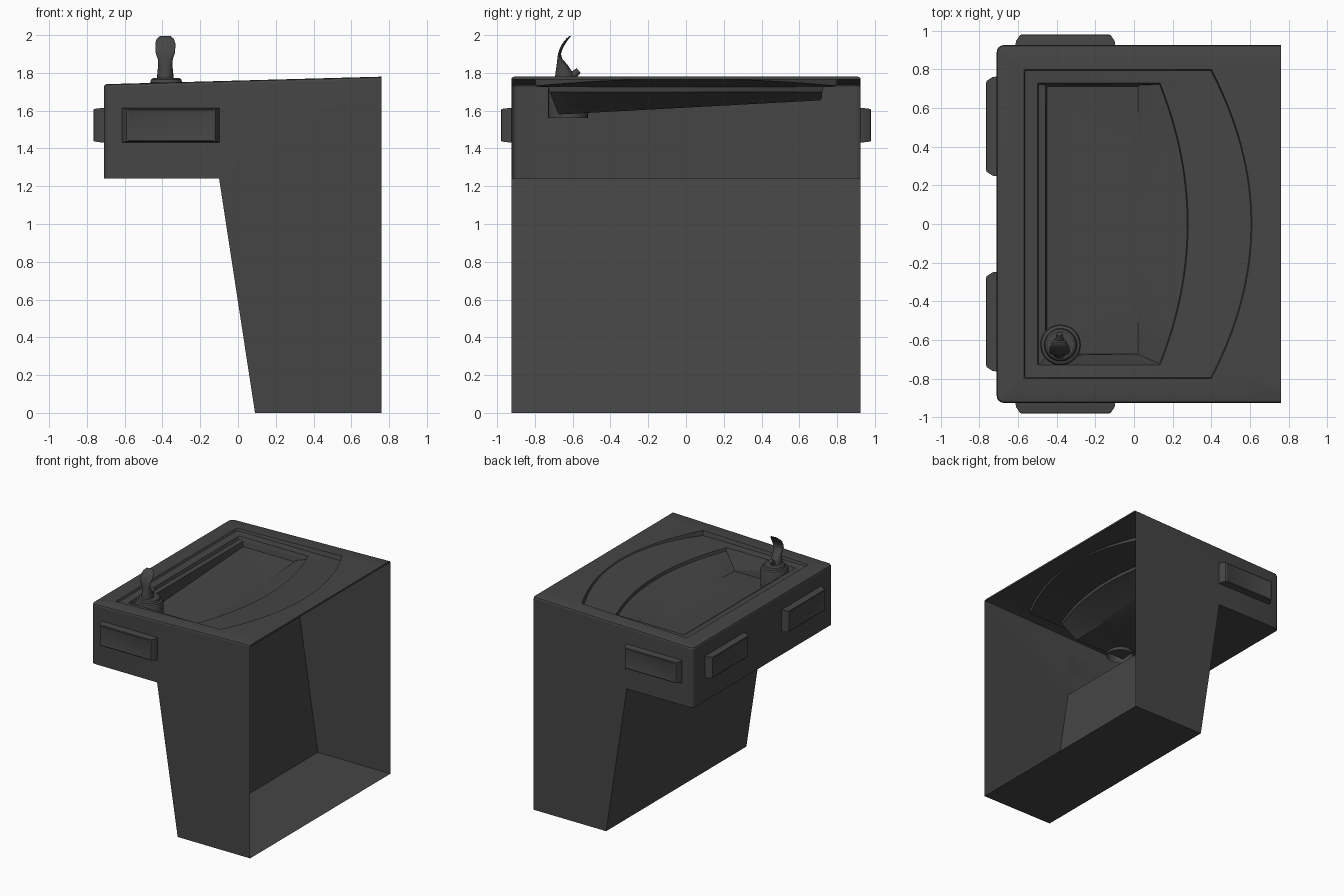
import bpy, bmesh
from math import sin, cos, pi, radians
from mathutils import Vector, Matrix

if "Cube" in bpy.data.objects:
    bpy.data.objects.remove(bpy.data.objects["Cube"])

dark = bpy.data.materials.new("charcoal")
dark.diffuse_color = (0.06, 0.06, 0.06, 1)
dark.use_nodes = True
dark.node_tree.nodes["Principled BSDF"].inputs["Base Color"].default_value = dark.diffuse_color


def finish(name, bm, angle=30):
    me = bpy.data.meshes.new(name)
    bm.to_mesh(me)
    bm.free()
    me.shade_smooth()
    me.set_sharp_from_angle(angle=radians(angle))
    me.materials.append(dark)
    ob = bpy.data.objects.new(name, me)
    bpy.context.collection.objects.link(ob)
    return ob


def loft(bm, loops, cap_start=False, cap_end=False):
    rings = [[bm.verts.new(p) for p in lp] for lp in loops]
    n = len(rings[0])
    for a, b in zip(rings, rings[1:]):
        for i in range(n):
            j = (i + 1) % n
            bm.faces.new((a[i], a[j], b[j], b[i]))
    if cap_start:
        bm.faces.new(rings[0][::-1])
    if cap_end:
        bm.faces.new(rings[-1])
    return rings


def top_z(x):
    return 1.74 + 0.04 * (x + 0.71) / 1.47


# cabinet: side profile pushed across y, open at the wall side and on top
W = 0.925
prof = [(-0.71, 1.24), (-0.10, 1.24), (0.09, 0), (0.76, 0),
        (0.76, top_z(0.76) - 0.015), (-0.71, top_z(-0.71) - 0.015)]
bm = bmesh.new()
loft(bm, [[(x, y, z) for x, z in prof] for y in (-W, W)], True, True)
bmesh.ops.recalc_face_normals(bm, faces=bm.faces)
front = [e for e in bm.edges if all(v.co.x < -0.7 for v in e.verts)
         and abs(e.verts[0].co.y - e.verts[1].co.y) < 0.01]
bmesh.ops.bevel(bm, geom=front, offset=0.035, segments=4, profile=0.5, affect='EDGES')
bm.normal_update()
gone = [f for f in bm.faces if f.normal.x > 0.99 or f.normal.z > 0.9]
bmesh.ops.delete(bm, geom=gone, context='FACES')
finish("cabinet", bm)


# basin top: nested outlines, each with two round front corners and a bowed back edge
def outline(xf, xc, xm, yn, yp, r, zf):
    pts, n, k = [], 20, 4
    for i in range(n + 1):
        t = i / n * 2 - 1
        pts.append((xc + (xm - xc) * (1 - t * t), (yn + yp) / 2 + t * (yp - yn) / 2))
    for i in range(k + 1):
        a = pi / 2 + i / k * pi / 2
        pts.append((xf + r + r * cos(a), yp - r + r * sin(a)))
    for i in range(k + 1):
        a = pi + i / k * pi / 2
        pts.append((xf + r + r * cos(a), yn + r + r * sin(a)))
    return [(x, y, zf(x, y)) for x, y in pts]


def floor_z(x, y):
    return 1.58 + 0.075 * (y + 0.67) / 1.39


bm = bmesh.new()
loops = [
    outline(-0.71, 0.76, 0.76, -W, W, 0.035, lambda x, y: top_z(x) - 0.015),
    outline(-0.706, 0.76, 0.76, -W + .004, W - .004, 0.034, lambda x, y: top_z(x) - 0.004),
    outline(-0.695, 0.76, 0.76, -W + .015, W - .015, 0.03, lambda x, y: top_z(x)),
    outline(-0.57, 0.40, 0.61, -0.80, 0.80, 0.006, lambda x, y: top_z(x)),
    outline(-0.563, 0.397, 0.605, -0.793, 0.793, 0.006,
            lambda x, y: 1.728 + max(0, x - 0.38) * 0.18),
    outline(-0.50, 0.135, 0.28, -0.73, 0.73, 0.006, lambda x, y: 1.724),
    outline(-0.493, 0.132, 0.275, -0.722, 0.722, 0.006, lambda x, y: 1.70),
    outline(-0.457, 0.03, 0.04, -0.68, 0.718, 0.006,
            lambda x, y: 1.695 if x < 0.028 else floor_z(x, y) + 0.01),
    outline(-0.45, 0.02, 0.02, -0.672, 0.712, 0.006, floor_z),
]
loft(bm, loops, False, True)
bm.normal_update()
if sum(f.normal.z * f.calc_area() for f in bm.faces) < 0:
    bmesh.ops.reverse_faces(bm, faces=bm.faces)
finish("basin_top", bm)


# push bars: tapered pads with a shallow dished face
def push_bar(name, pos, turn):
    def ring(hx, hz, d):
        return [(-hx, -d, -hz), (hx, -d, -hz), (hx, -d, hz), (-hx, -d, hz)]
    bm = bmesh.new()
    loft(bm, [ring(.258, .092, 0), ring(.255, .09, .022), ring(.235, .086, .052),
              ring(.225, .08, .055), ring(.21, .05, .048)], True, True)
    bmesh.ops.recalc_face_normals(bm, faces=bm.faces)
    bm.transform(Matrix.Translation(pos) @ Matrix.Rotation(radians(turn), 4, 'Z'))
    finish(name, bm)


push_bar("push_bar_right_side", (-0.355, -W, 1.523), 0)
push_bar("push_bar_left_side", (-0.355, W, 1.523), 180)
push_bar("push_bar_front_a", (-0.71, 0.505, 1.523), -90)
push_bar("push_bar_front_b", (-0.71, -0.505, 1.523), -90)


# bubbler base: turned collar
BX, BY = -0.38, -0.625


def lathe(name, rz, n=32):
    bm = bmesh.new()
    loft(bm, [[(BX + r * cos(2 * pi * i / n), BY + r * sin(2 * pi * i / n), z)
               for i in range(n)] for r, z in rz], False, True)
    finish(name, bm)


lathe("bubbler_base", [(.105, 1.56), (.105, 1.73), (.10, 1.742), (.085, 1.748),
                       (.08, 1.765), (.07, 1.772)])

# bubbler spout and curved mouth guard: (y centre, z, half width, half depth)
guard = [(-.64, 1.765, .044, .055), (-.645, 1.80, .042, .046), (-.655, 1.84, .038, .030),
         (-.668, 1.875, .040, .013), (-.670, 1.90, .050, .008), (-.660, 1.93, .053, .008),
         (-.645, 1.958, .053, .008), (-.628, 1.98, .046, .007), (-.614, 1.995, .028, .005)]
bm = bmesh.new()
loft(bm, [[(-0.385 + hw * cos(2 * pi * i / 20), y + hd * sin(2 * pi * i / 20), z)
           for i in range(20)] for y, z, hw, hd in guard], True, True)
finish("bubbler_guard", bm, 50)

# small nozzle in front of the guard
bm = bmesh.new()
bmesh.ops.create_cone(bm, cap_ends=True, segments=16, radius1=0.024, radius2=0.016, depth=0.07)
bm.transform(Matrix.Translation((-0.385, -0.595, 1.79)) @ Matrix.Rotation(radians(-50), 4, 'X'))
finish("bubbler_nozzle", bm)
